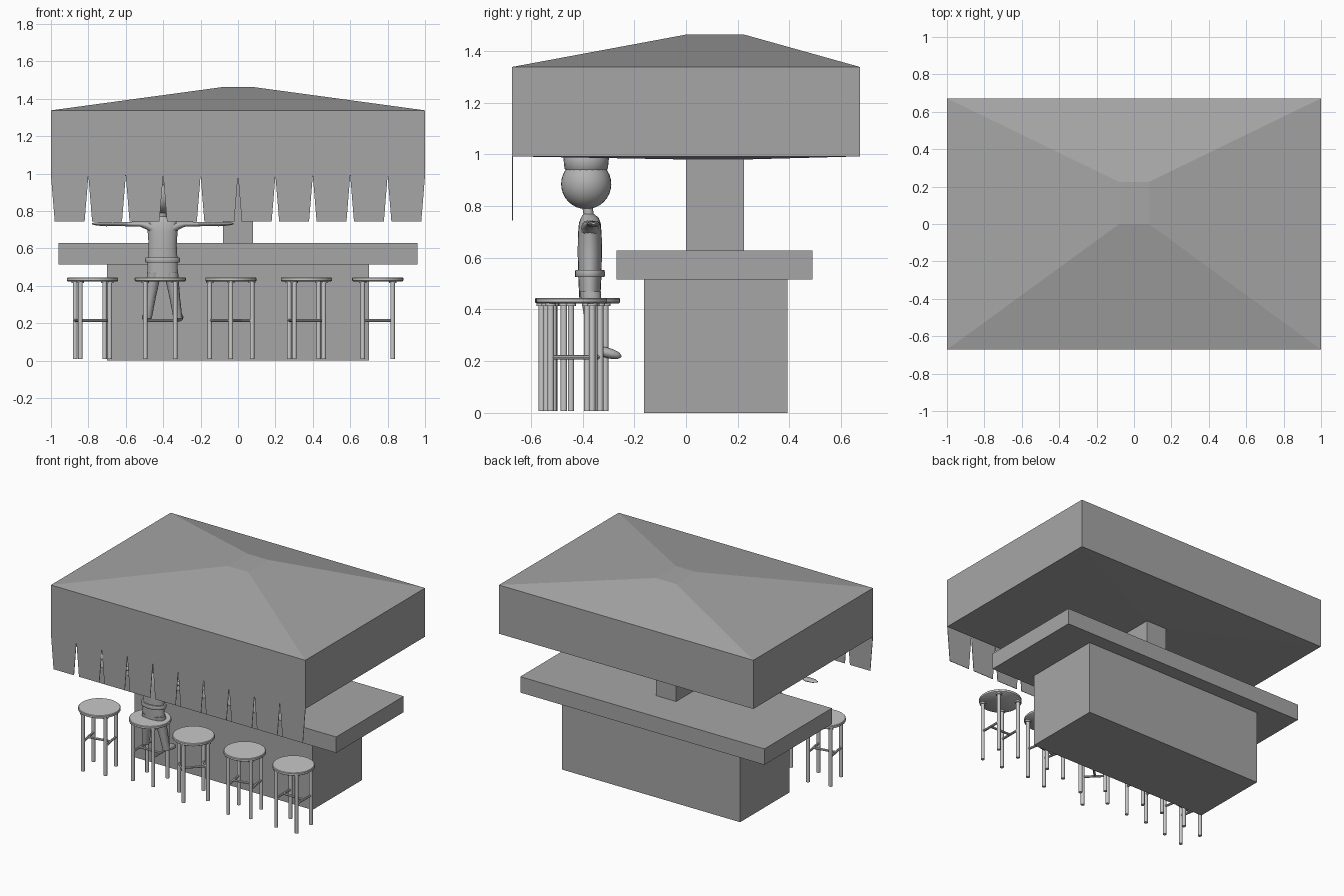
import bpy, bmesh, math
from mathutils import Vector, Matrix

if "Cube" in bpy.data.objects:
    bpy.data.objects.remove(bpy.data.objects["Cube"])


def material(name, v):
    m = bpy.data.materials.new(name)
    m.diffuse_color = (v, v, v, 1)
    m.use_nodes = True
    m.node_tree.nodes["Principled BSDF"].inputs["Base Color"].default_value = m.diffuse_color
    return m


STAND = material("stand grey", 0.38)
STOOL = material("stool light grey", 0.58)
FIGURE = material("figure grey", 0.45)


def finish(name, bm, mat, smooth=False):
    bmesh.ops.recalc_face_normals(bm, faces=bm.faces)
    me = bpy.data.meshes.new(name)
    bm.to_mesh(me)
    bm.free()
    me.materials.append(mat)
    ob = bpy.data.objects.new(name, me)
    bpy.context.collection.objects.link(ob)
    if smooth:
        bpy.context.view_layer.objects.active = ob
        ob.select_set(True)
        bpy.ops.object.shade_smooth_by_angle(angle=math.radians(40))
        ob.select_set(False)
    return ob


def skin(bm, rings):
    """Bridge rings of points and cap both ends."""
    vs = [[bm.verts.new(p) for p in r] for r in rings]
    n = len(vs[0])
    for a, b in zip(vs, vs[1:]):
        for i in range(n):
            j = (i + 1) % n
            bm.faces.new((a[i], a[j], b[j], b[i]))
    bm.faces.new(vs[0][::-1])
    bm.faces.new(vs[-1])


def rect(x0, x1, y0, y1, z):
    return [(x0, y0, z), (x1, y0, z), (x1, y1, z), (x0, y1, z)]


def box(name, x0, x1, y0, y1, z0, z1, mat):
    bm = bmesh.new()
    skin(bm, [rect(x0, x1, y0, y1, z0), rect(x0, x1, y0, y1, z1)])
    return finish(name, bm, mat)


def ring(c, ra, rb, axis, n):
    """Ellipse around c: axis z uses radii x, y; axis x uses radii y, z."""
    pts = []
    for i in range(n):
        t = 2 * math.pi * i / n
        a, b = ra * math.cos(t), rb * math.sin(t)
        pts.append(Vector(c) + Vector((a, b, 0) if axis == 'z' else (0, a, b)))
    return pts


def loft(name, sections, mat, axis='z', n=20):
    bm = bmesh.new()
    skin(bm, [ring((x, y, z), ra, rb, axis, n) for x, y, z, ra, rb in sections])
    return finish(name, bm, mat, True)


# Bar body
box("bar_base", -0.70, 0.70, -0.163, 0.392, 0, 0.515, STAND)
box("counter_top", -0.96, 0.96, -0.268, 0.49, 0.515, 0.628, STAND)
box("centre_post", -0.08, 0.08, 0, 0.225, 0.628, 0.985, STAND)

# Canopy with hipped top and slightly sagging underside
bm = bmesh.new()
skin(bm, [rect(-0.08, 0.08, 0, 0.225, 0.98),
          rect(-1, 1, -0.672, 0.672, 0.992),
          rect(-1, 1, -0.672, 0.672, 1.338),
          rect(-0.08, 0.08, 0, 0.225, 1.463)])
finish("canopy", bm, STAND)

# Front fringe: ten tapered tabs
bm = bmesh.new()
for k in range(10):
    x0, x1 = -1 + 0.2 * k, -0.8 + 0.2 * k
    tab = [(x0 + 0.02, 0.745), (x1 - 0.02, 0.745), (x1 - 0.002, 0.965),
           (x1, 0.993), (x0, 0.993), (x0 + 0.002, 0.965)]
    skin(bm, [[(x, -0.672, z) for x, z in tab],
              [(x, -0.669, z) for x, z in tab]])
finish("front_fringe", bm, STAND)


# Stools
def cyl(bm, p, q, r, n=12):
    p, q = Vector(p), Vector(q)
    d = q - p
    rot = d.to_track_quat('Z', 'Y').to_matrix().to_4x4()
    bmesh.ops.create_cone(bm, cap_ends=True, segments=n, radius1=r, radius2=r,
                          depth=d.length,
                          matrix=Matrix.Translation((p + q) / 2) @ rot)


def stool(i, x, y, angle):
    s, rz = 0.08, 0.215
    seat = bmesh.new()
    skin(seat, [ring((0, 0, z), r, r, 'z', 32) for z, r in
                ((0.424, 0.132), (0.428, 0.137), (0.441, 0.137), (0.445, 0.133))])
    legs = bmesh.new()
    for sx in (-s, s):
        for sy in (-s, s):
            cyl(legs, (sx, sy, 0.008), (sx, sy, 0.425), 0.0125)
            cyl(legs, (sx, sy, 0.414), (sx, sy, 0.425), 0.02)
        cyl(legs, (sx, -s, rz), (sx, s, rz), 0.008, 8)
    cyl(legs, (-s, 0, rz), (s, 0, rz), 0.008, 8)
    for name, bm in (("seat", seat), ("stool_legs", legs)):
        ob = finish(f"{name}_{i}", bm, STOOL, True)
        ob.location = (x, y, 0)
        ob.rotation_euler.z = math.radians(angle)


for i, (x, y, a) in enumerate([(-0.778, -0.445, 10), (-0.416, -0.392, 0),
                               (-0.038, -0.445, 45), (0.366, -0.447, 10),
                               (0.747, -0.443, 0)]):
    stool(i + 1, x, y, a)

# Seated figure facing the bar
X, Y = -0.403, -0.372
loft("torso", [(X, Y, 0.43, 0.082, 0.04), (X, Y, 0.53, 0.08, 0.045),
               (X, Y, 0.62, 0.075, 0.047), (X, Y, 0.69, 0.08, 0.046),
               (X, Y, 0.735, 0.09, 0.042), (X, Y, 0.755, 0.055, 0.034),
               (X, Y - 0.005, 0.77, 0.022, 0.02),
               (X, Y - 0.01, 0.80, 0.02, 0.02)], FIGURE)
loft("belt", [(X, Y, 0.525, 0.09, 0.056), (X, Y, 0.53, 0.093, 0.058),
              (X, Y, 0.547, 0.093, 0.058), (X, Y, 0.552, 0.09, 0.056)], FIGURE)
bm = bmesh.new()
bmesh.ops.create_uvsphere(bm, u_segments=32, v_segments=16, radius=0.097,
                          matrix=Matrix.Translation((X, -0.386, 0.885)))
finish("head", bm, FIGURE, True)
loft("hat", [(X, -0.386, 0.935, 0.075, 0.075), (X, -0.386, 0.945, 0.084, 0.084),
             (X, -0.386, 0.985, 0.088, 0.088), (X, -0.386, 1.02, 0.07, 0.07)], FIGURE)
for side, name in ((-1, "left"), (1, "right")):
    # Arm with flat hand
    loft(name + "_arm", [(X + side * d, y, z, ry, rz) for d, y, z, ry, rz in
                         ((0.04, Y, 0.70, 0.036, 0.04), (0.085, Y, 0.722, 0.032, 0.022),
                          (0.12, Y + 0.005, 0.73, 0.024, 0.014),
                          (0.27, Y + 0.012, 0.73, 0.016, 0.010),
                          (0.30, Y + 0.014, 0.73, 0.027, 0.012),
                          (0.35, Y + 0.014, 0.731, 0.024, 0.009),
                          (0.378, Y + 0.014, 0.732, 0.008, 0.004))],
         FIGURE, 'x', 14)
    # Leg and shoe
    loft(name + "_leg", [(X + side * d, y, z, r, r2) for d, y, z, r, r2 in
                         ((0.082, -0.345, 0.225, 0.024, 0.025),
                          (0.066, -0.355, 0.33, 0.028, 0.032),
                          (0.045, -0.37, 0.47, 0.038, 0.042))], FIGURE, 'z', 14)
    bm = bmesh.new()
    bmesh.ops.create_uvsphere(bm, u_segments=16, v_segments=10, radius=1,
                              matrix=Matrix.Translation((X + side * 0.085, -0.303, 0.232))
                              @ Matrix.Rotation(math.radians(-15), 4, 'X')
                              @ Matrix.Diagonal((0.026, 0.055, 0.02, 1)))
    finish(name + "_shoe", bm, FIGURE, True)
